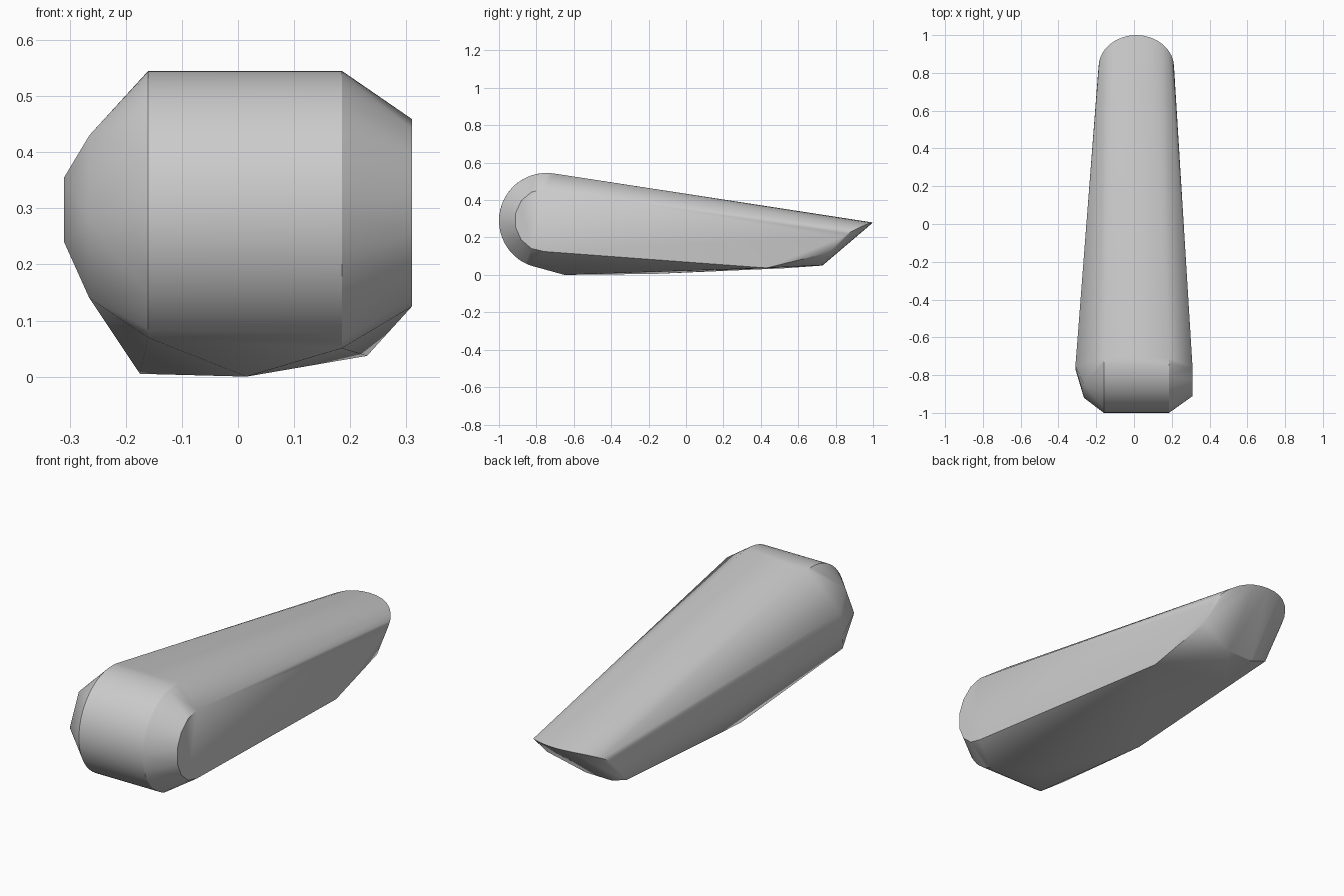
import bpy, bmesh
from math import sin, cos, pi, radians

cube = bpy.data.objects.get("Cube")
if cube:
    bpy.data.objects.remove(cube, do_unlink=True)


def arc(x, y, z, ry, rz, start, end, steps):
    """Elliptical arc in a plane of constant x."""
    angles = [radians(start + (end - start) * i / steps) for i in range(steps + 1)]
    return [(x, y + ry * cos(a), z + rz * sin(a)) for a in angles]


# Rounded nose between two rims, and the flat side's front edge
points = arc(-0.16, -0.745, 0.29, 0.255, 0.255, 82, 240, 24)
points += arc(0.185, -0.745, 0.29, 0.255, 0.255, 82, 250, 24)
points += arc(0.31, -0.76, 0.292, 0.155, 0.167, 90, 270, 7)

# Faceted side of the nose
points += [(-0.31, -0.75, 0.355), (-0.31, -0.77, 0.24), (-0.265, -0.92, 0.28),
           (-0.265, -0.85, 0.43), (-0.265, -0.83, 0.14)]

# Underside corners
points += [(0.015, -0.65, 0), (-0.175, -0.17, 0.005), (0.23, 0.43, 0.037),
           (-0.13, 0.52, 0.035)]

# Thin rounded tip and its slanted end
for i in range(17):
    t = pi * i / 16
    points.append((0.012 + 0.2 * cos(t), 0.83 + 0.17 * sin(t),
                   0.28 - 0.08 * (1 - sin(t)) ** 1.3))
points += [(0.212, 0.77, 0.12), (0.03, 0.73, 0.052), (-0.107, 0.73, 0.05),
           (-0.19, 0.735, 0.075), (-0.19, 0.79, 0.155)]

# Wrap the outline in one convex shell
bm = bmesh.new()
for p in points:
    bm.verts.new(p)
hull = bmesh.ops.convex_hull(bm, input=bm.verts)
loose = [v for v in bm.verts if not v.link_faces]
bmesh.ops.delete(bm, geom=loose, context='VERTS')
bmesh.ops.dissolve_limit(bm, angle_limit=radians(1), verts=bm.verts, edges=bm.edges)
bmesh.ops.recalc_face_normals(bm, faces=bm.faces)
mesh = bpy.data.meshes.new("tapered_body")
bm.to_mesh(mesh)
bm.free()
body = bpy.data.objects.new("tapered_body", mesh)
bpy.context.collection.objects.link(body)

# Plain grey finish
grey = bpy.data.materials.new("light_grey")
grey.use_nodes = True
grey.diffuse_color = (0.6, 0.6, 0.6, 1)
grey.node_tree.nodes["Principled BSDF"].inputs["Base Color"].default_value = (0.6, 0.6, 0.6, 1)
mesh.materials.append(grey)

bpy.ops.object.select_all(action='DESELECT')
body.select_set(True)
bpy.context.view_layer.objects.active = body
bpy.ops.object.shade_smooth_by_angle(angle=radians(30))
